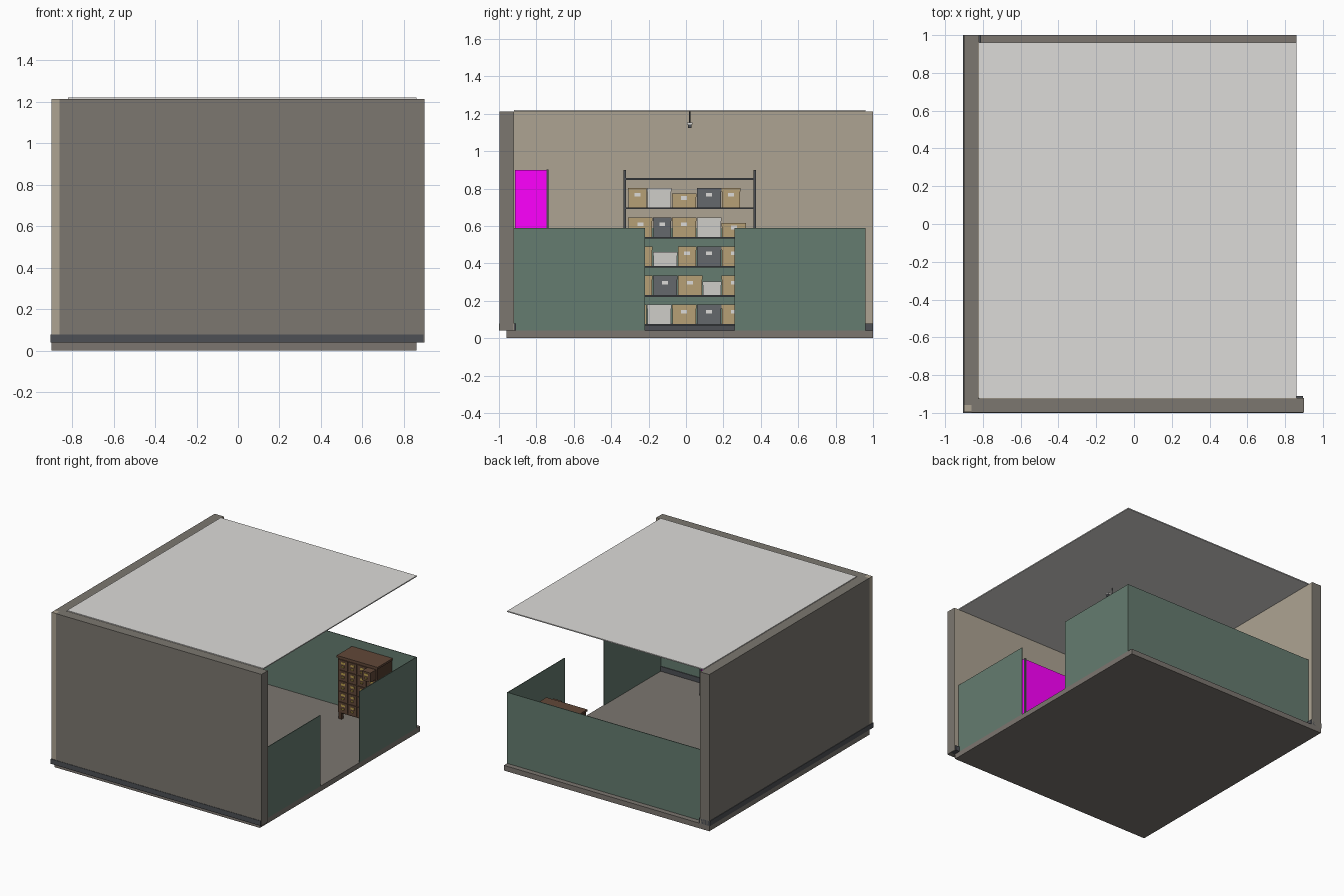
import bpy, math

if "Cube" in bpy.data.objects:
    bpy.data.objects.remove(bpy.data.objects["Cube"])


def mat(name, r, g, b):
    m = bpy.data.materials.new(name)
    m.diffuse_color = (r, g, b, 1)
    m.use_nodes = True
    m.node_tree.nodes["Principled BSDF"].inputs["Base Color"].default_value = m.diffuse_color
    return m


GREY = mat("outer_wall", 0.2, 0.185, 0.16)
BEIGE = mat("plaster", 0.42, 0.37, 0.29)
GREEN = mat("wainscot_green", 0.13, 0.2, 0.16)
FLOOR = mat("floor_grey", 0.2, 0.18, 0.16)
WHITE = mat("white", 0.72, 0.71, 0.69)
STEEL = mat("dark_steel", 0.075, 0.08, 0.09)
TAN = mat("cardboard", 0.47, 0.35, 0.18)
SLATE = mat("slate_box", 0.13, 0.14, 0.15)
PALE = mat("pale_box", 0.62, 0.61, 0.58)
WOOD = mat("brown_wood", 0.085, 0.045, 0.028)
DRAWER = mat("drawer_wood", 0.12, 0.065, 0.04)
BRASS = mat("brass", 0.5, 0.35, 0.08)
MAGENTA = mat("magenta", 1, 0, 1)

# shared unit cubes, one per material
CUBES = {}


def box(name, lo, hi, m):
    """Axis-aligned box between two corners."""
    if m.name not in CUBES:
        bpy.ops.mesh.primitive_cube_add(size=1)
        first = bpy.context.object
        first.data.materials.append(m)
        CUBES[m.name] = first.data
        bpy.data.objects.remove(first)
    ob = bpy.data.objects.new(name, CUBES[m.name])
    bpy.context.collection.objects.link(ob)
    ob.location = [(a + b) / 2 for a, b in zip(lo, hi)]
    ob.scale = [b - a for a, b in zip(lo, hi)]
    return ob


def rod(name, loc, radius, length, m, axis="Z"):
    rot = (0, math.pi / 2, 0) if axis == "X" else (0, 0, 0)
    bpy.ops.mesh.primitive_cylinder_add(vertices=12, radius=radius, depth=length,
                                        location=loc, rotation=rot)
    ob = bpy.context.object
    ob.name = name
    ob.data.materials.append(m)
    bpy.ops.object.shade_smooth_by_angle()


# room shell
box("floor", (-0.9, -0.96, 0), (0.86, 1, 0.04), FLOOR)
box("ceiling", (-0.82, -0.92, 1.212), (0.86, 0.96, 1.22), WHITE)
box("left_wall", (-0.9, -0.957, 0.04), (-0.823, 1, 1.213), GREY)
box("left_wall_plaster", (-0.823, -0.92, 0.04), (-0.82, 1, 1.213), BEIGE)
box("front_wall", (-0.86, -0.997, 0.04), (0.9, -0.923, 1.213), GREY)
box("front_wall_plaster", (-0.82, -0.923, 0.04), (0.9, -0.92, 1.213), BEIGE)
box("corner_post", (-0.9, -0.995, 0.04), (-0.86, -0.957, 1.213), BEIGE)

# skirting on the solid walls
box("left_skirting", (-0.904, -0.96, 0.04), (-0.81, 1, 0.078), STEEL)
box("front_skirting", (-0.904, -1, 0.04), (0.895, -0.91, 0.078), STEEL)

# half-height wainscot, with a doorway gap on the right
box("left_wainscot", (-0.82, -0.92, 0.04), (-0.815, 0.96, 0.59), GREEN)
box("front_wainscot", (-0.82, -0.92, 0.04), (0.86, -0.915, 0.59), GREEN)
box("back_wainscot", (-0.82, 0.955, 0.04), (0.86, 0.96, 0.59), GREEN)
for n, a, b in (("front", -0.92, -0.22), ("back", 0.26, 0.96)):
    box("right_wainscot_" + n, (0.855, a, 0.04), (0.86, b, 0.59), GREEN)

# storage rack along the left wall
X0, X1, Y0, Y1 = -0.81, -0.635, -0.333, 0.373
for x in (X0, X1 - 0.012):
    for y in (Y0, Y1 - 0.012):
        box("rack_post", (x, y, 0.04), (x + 0.012, y + 0.012, 0.9), STEEL)
LEVELS = (0.075, 0.23, 0.387, 0.542, 0.7, 0.857)
for z in LEVELS:
    box("rack_shelf", (X0, Y0 + 0.006, z - 0.01), (X1, Y1 - 0.006, z), STEEL)

# boxes: letter = colour, capital = wide; a dash after it = low box
ROWS = ("tPTST", "TSTp-T", "TP-tST", "TsTPT-", "tPT-St")
COLOURS = {"t": TAN, "p": PALE, "s": SLATE}
for row, z in zip(ROWS, LEVELS):
    y = -0.308
    for i, c in enumerate(row):
        if c == "-":
            continue
        w = 0.127 if c.isupper() else 0.096
        h = 0.073 if row[i + 1:i + 2] == "-" else 0.103
        m = COLOURS[c.lower()]
        box("storage_box", (X0 + 0.015, y, z), (X1 - 0.012, y + w, z + h), m)
        box("box_lid", (X0 + 0.013, y - 0.002, z + h - 0.018),
            (X1 - 0.01, y + w + 0.002, z + h + 0.001), m)
        if m is not PALE:
            box("box_label", (X1 - 0.012, y + w / 2 - 0.016, z + h * 0.55),
                (X1 - 0.008, y + w / 2 + 0.016, z + h * 0.55 + 0.02), WHITE)
        y += w + 0.006

# magenta cabinet on the front wall with dark corner posts
box("cabinet_body", (-0.358, -0.914, 0.045), (0.398, -0.742, 0.9), MAGENTA)
for x in (-0.36, 0.385):
    box("cabinet_post", (x, -0.745, 0.04), (x + 0.015, -0.735, 0.902), STEEL)

# index-card drawer chest at the back
CX0, CX1, CY0, CY1 = 0.31, 0.66, 0.765, 0.95
box("chest_body", (CX0 + 0.006, CY0 + 0.006, 0.09), (CX1 - 0.006, CY1, 0.515), WOOD)
box("chest_top", (CX0, CY0, 0.515), (CX1, CY1, 0.53), DRAWER)
for x in (CX0 + 0.01, CX1 - 0.035):
    for y in (CY0 + 0.01, CY1 - 0.03):
        box("chest_leg", (x, y, 0.04), (x + 0.025, y + 0.025, 0.09), WOOD)
COLS, NROWS = 4, 5
dw, dh = (CX1 - CX0 - 0.03) / COLS, 0.41 / NROWS
for c in range(COLS):
    for r in range(NROWS):
        x, z = CX0 + 0.015 + c * dw, 0.098 + r * dh
        pull = 0.06 if (c, r) == (3, 4) else 0.0
        y = CY0 - pull
        box("chest_drawer", (x + 0.004, y, z + 0.004),
            (x + dw - 0.004, CY0 + 0.02, z + dh - 0.004), DRAWER)
        box("drawer_label", (x + dw * 0.3, y - 0.002, z + dh * 0.58),
            (x + dw * 0.7, y, z + dh * 0.78), BRASS)
        box("drawer_pull", (x + dw * 0.38, y - 0.01, z + dh * 0.3),
            (x + dw * 0.62, y, z + dh * 0.42), BRASS)

# hanging tube light
box("light_housing", (-0.23, 0.006, 1.142), (0.27, 0.034, 1.154), WHITE)
rod("light_tube", (0.02, 0.02, 1.133), 0.008, 0.48, WHITE, "X")
for x in (-0.228, 0.262):
    box("light_end_cap", (x, 0.01, 1.123), (x + 0.006, 0.03, 1.143), STEEL)
for x in (-0.18, 0.22):
    rod("light_cord", (x, 0.02, 1.183), 0.003, 0.06, STEEL)
